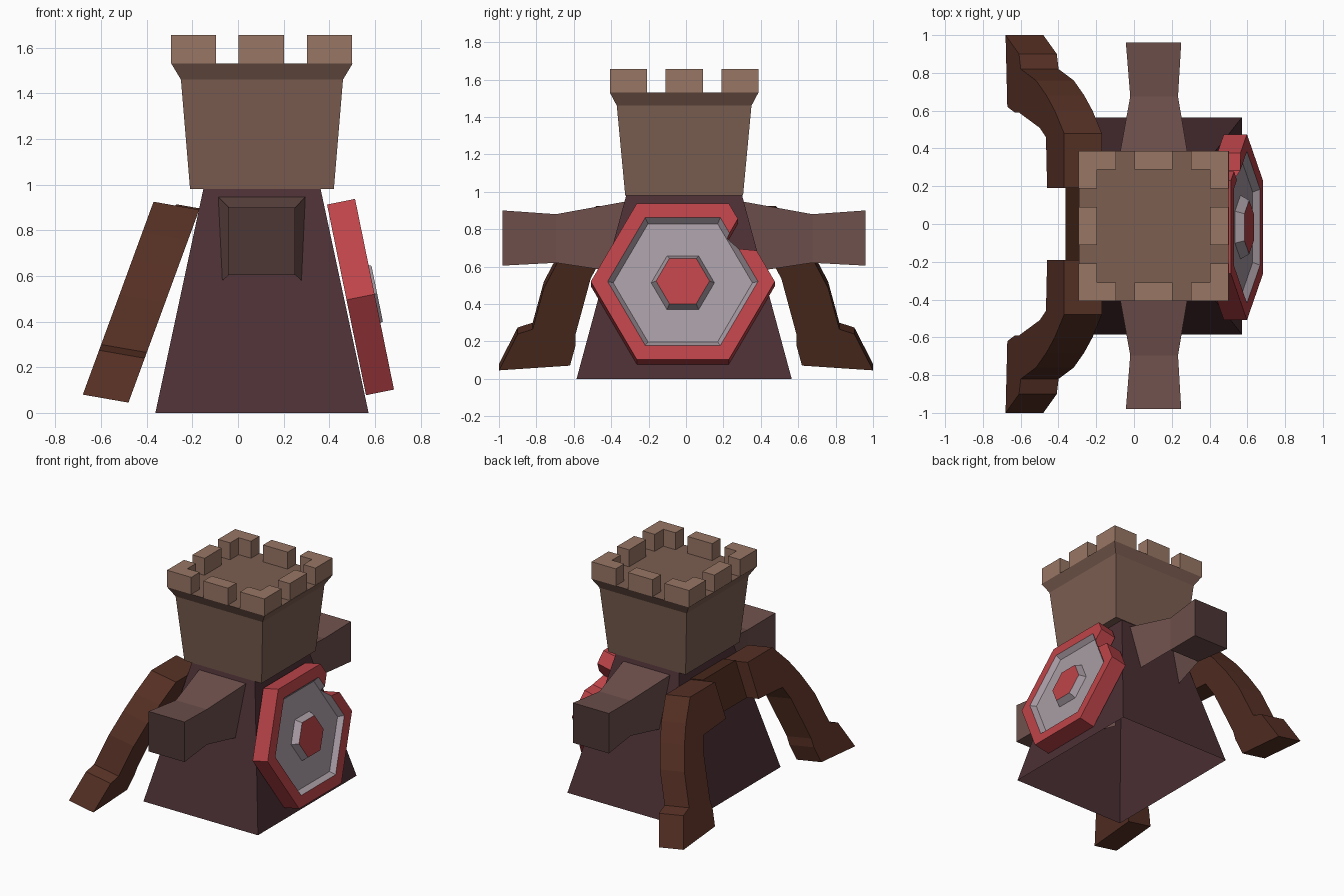
import bpy, bmesh, math
from mathutils import Vector

if "Cube" in bpy.data.objects:
    bpy.data.objects.remove(bpy.data.objects["Cube"])


def material(name, rgb):
    m = bpy.data.materials.new(name)
    lin = [((c / 255 + 0.055) / 1.055) ** 2.4 for c in rgb]
    m.diffuse_color = (*lin, 1)
    m.use_nodes = True
    m.node_tree.nodes["Principled BSDF"].inputs["Base Color"].default_value = m.diffuse_color
    return m


BASE = material("dark_plum", (76, 48, 53))
STONE = material("stone", (124, 94, 81))
TRIM = material("light_stone", (152, 118, 100))
ARM = material("arm_brown", (110, 80, 76))
ARM_END = material("arm_end_brown", (76, 55, 53))
WOOD = material("wood", (86, 48, 36))
GRIP_WOOD = material("dark_wood", (72, 40, 28))
RED = material("red", (188, 68, 73))
GREY = material("grey", (168, 156, 164))


def loft(bm, rings, caps=True):
    """Skin equal-length rings of points and optionally cap both ends."""
    vs = [[bm.verts.new(p) for p in r] for r in rings]
    n = len(vs[0])
    faces = [bm.faces.new(vs[0]), bm.faces.new(vs[-1])] if caps else []
    for a, b in zip(vs, vs[1:]):
        for i in range(n):
            j = (i + 1) % n
            faces.append(bm.faces.new((a[i], a[j], b[j], b[i])))
    return faces


def finish(bm, name, *mats):
    bmesh.ops.recalc_face_normals(bm, faces=bm.faces)
    me = bpy.data.meshes.new(name)
    bm.to_mesh(me)
    bm.free()
    for m in mats:
        me.materials.append(m)
    ob = bpy.data.objects.new(name, me)
    bpy.context.collection.objects.link(ob)
    return ob


def square(hx, hy, z, cx=0.105, cy=-0.01):
    return [(cx + sx * hx, cy + sy * hy, z)
            for sx, sy in ((-1, -1), (1, -1), (1, 1), (-1, 1))]


# Tapered hollow body, open underneath, and tower head with flared rim
bm = bmesh.new()
loft(bm, [square(0.467, 0.575, 0), square(0.257, 0.31, 0.98)], caps=False)
finish(bm, "body", BASE)

bm = bmesh.new()
loft(bm, [square(0.315, 0.315, 0.98), square(0.355, 0.36, 1.46),
          square(0.397, 0.397, 1.53)])
finish(bm, "tower_head", STONE)

# Battlements: four L-shaped corners and four middle blocks
bm = bmesh.new()
R, T, L, Z0, Z1 = 0.397, 0.098, 0.198, 1.53, 1.655
corner = [(R, R), (R - L, R), (R - L, R - T), (R - T, R - T), (R - T, R - L), (R, R - L)]
middle = [(-0.1, R - T), (0.1, R - T), (0.1, R), (-0.1, R)]
for k in range(4):
    c, s = math.cos(k * math.pi / 2), math.sin(k * math.pi / 2)
    for shape in (corner, middle):
        loft(bm, [[(0.1025 + x * c - y * s, -0.01 + x * s + y * c, z) for x, y in shape]
                  for z in (Z0, Z1)])
finish(bm, "battlements", TRIM)

# Arms: flared at the body (open below the flare), narrow neck, blunt square end
SECTIONS = [(0.30, -0.09, 0.298, 0.562, 0.95),
            (0.685, -0.02, 0.233, 0.62, 0.88),
            (0.97, -0.043, 0.25, 0.605, 0.90)]
for side, name in ((-1, "front_arm"), (1, "back_arm")):
    bm = bmesh.new()
    faces = loft(bm, [[(x0, side * y - 0.01, z0), (x1, side * y - 0.01, z0),
                       (x1, side * y - 0.01, z1), (x0, side * y - 0.01, z1)]
                      for y, x0, x1, z0, z1 in SECTIONS])
    faces[1].material_index = 1
    bmesh.ops.recalc_face_normals(bm, faces=bm.faces)
    bmesh.ops.delete(bm, geom=[faces[0], faces[2]], context='FACES_ONLY')
    finish(bm, name, ARM, ARM_END)


# Leaning wooden arch: t runs down the slope, s runs outward through the slab
def arch(y, t, s):
    return (-0.17 - 0.31 * t - 0.2 * s, y, 0.89 - 0.845 * t + 0.035 * s)


LIMB = [(0.19, 0), (0.48, 0), (0.60, 0.16), (0.68, 0.30), (0.76, 0.48), (0.82, 0.74),
        (0.90, 0.77), (1.0, 1.0), (0.62, 0.97), (0.59, 0.84), (0.59, 0.77),
        (0.51, 0.42), (0.46, 0.31), (0.19, 0.29)]
for side, name in ((-1, "front_limb"), (1, "back_limb")):
    bm = bmesh.new()
    loft(bm, [[arch(side * y, t, s) for y, t in LIMB] for s in (0, 1)])
    finish(bm, name, WOOD)

bm = bmesh.new()
GRIP = [(-0.19, -0.007), (0.19, -0.007), (0.19, 0.29), (-0.19, 0.29)]
loft(bm, [[arch(y, t, s) for y, t in GRIP] for s in (0, 0.52)])
finish(bm, "limb_grip", GRIP_WOOD)

# Shield: local axes are y, w (up the slope) and h (outward)
CENTRE = Vector((0.598, -0.017, 0.52))
UP = Vector((-0.2, 0, 0.98))
OUT = Vector((0.98, 0, 0.2))


def on_shield(y, w, h):
    return CENTRE + Vector((0, y, 0)) + UP * w + OUT * h


def hexagon(r, h):
    return [on_shield(r * math.cos(i * math.pi / 3), r * math.sin(i * math.pi / 3), h)
            for i in range(6)]


bm = bmesh.new()
faces = loft(bm, [hexagon(0.492, -0.125), hexagon(0.492, 0),
                  hexagon(0.402, 0), hexagon(0.372, -0.035)])
faces[1].material_index = 1
for f in faces[-6:]:
    f.material_index = 1
shield = finish(bm, "shield", RED, GREY)

# Chipped notch in the shield rim
bm = bmesh.new()
NOTCH = [(0.297, 0.347), (0.237, 0.24), (0.30, 0.178), (0.41, 0.168), (0.6, 0.3), (0.42, 0.5)]
loft(bm, [[on_shield(y, w, h) for y, w in NOTCH] for h in (-0.3, 0.2)])
cutter = finish(bm, "notch_cutter", RED)
cutter.hide_render = True
cutter.hide_viewport = True
cut = shield.modifiers.new("notch", 'BOOLEAN')
cut.operation = 'DIFFERENCE'
cut.solver = 'EXACT'
cut.object = cutter

# Raised boss with a red face
bm = bmesh.new()
faces = loft(bm, [hexagon(0.172, -0.04), hexagon(0.143, 0.012)])
faces[1].material_index = 1
finish(bm, "shield_boss", GREY, RED)
